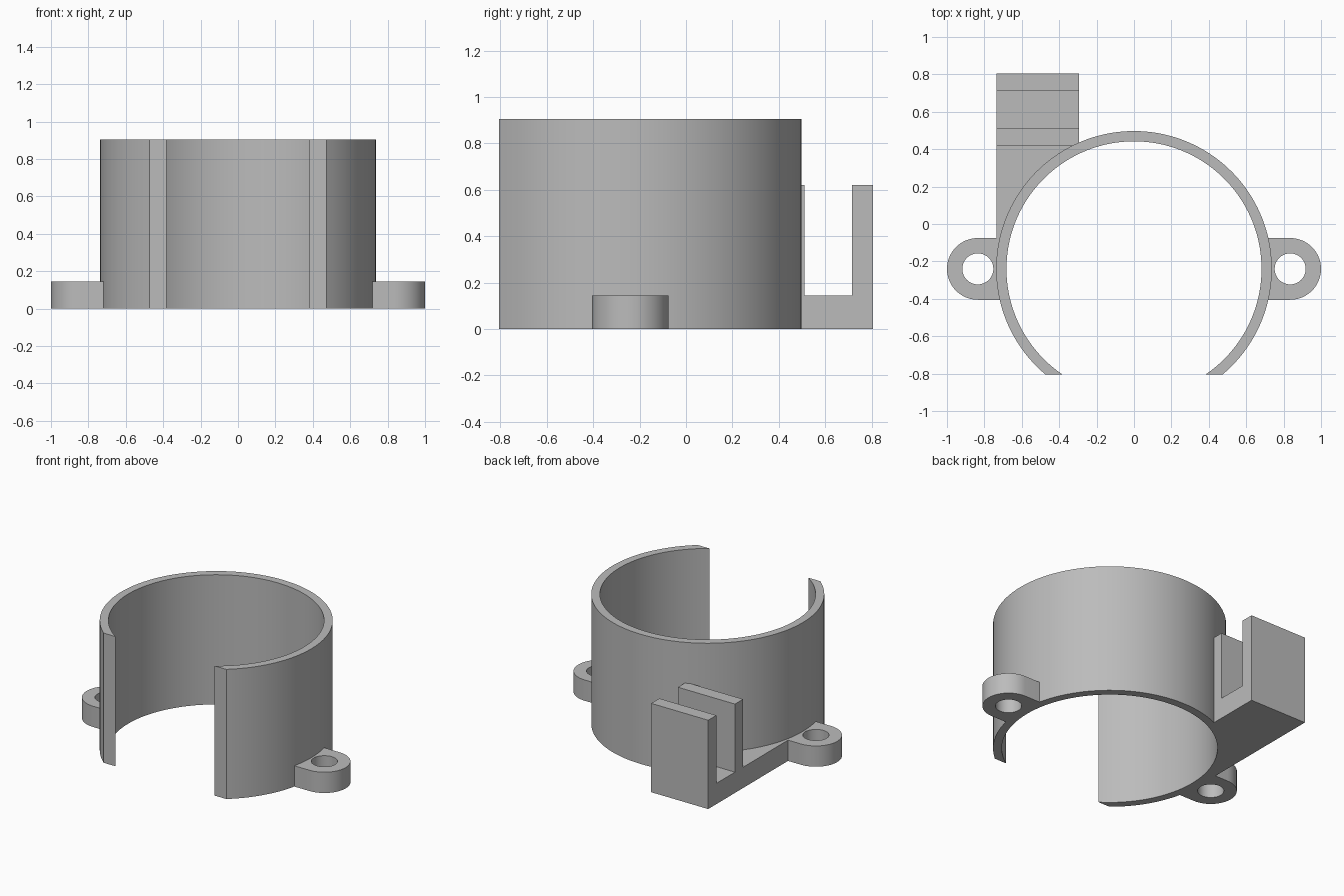
import bpy
import bmesh
from math import asin, acos, cos, sin, pi, radians

cube = bpy.data.objects.get("Cube")
if cube:
    bpy.data.objects.remove(cube, do_unlink=True)

CY = -0.24                    # centre line of the clamp and the lugs
R_OUT, R_IN = 0.737, 0.682    # clamp wall
HEIGHT, BASE = 0.905, 0.145
FRONT, BACK = -0.805, 0.805
LEFT, RIGHT = -0.735, -0.295  # bracket width

grey = bpy.data.materials.new("plain grey")
grey.use_nodes = True
colour = (0.5, 0.5, 0.5, 1)
grey.diffuse_color = colour
grey.node_tree.nodes["Principled BSDF"].inputs["Base Color"].default_value = colour


def arc(cx, r, start, end, steps):
    """Points on an arc centred on the common centre line."""
    angles = [start + (end - start) * i / steps for i in range(steps + 1)]
    return [(cx + r * cos(a), CY + r * sin(a)) for a in angles]


def plate(name, loops, z0, z1):
    """Extrude an outline, with optional hole loops, from z0 to z1."""
    bm = bmesh.new()
    edges = []
    for loop in loops:
        vs = [bm.verts.new((x, y, z0)) for x, y in loop]
        edges += [bm.edges.new((v, vs[i - 1])) for i, v in enumerate(vs)]
    bmesh.ops.triangle_fill(bm, edges=edges, use_beauty=True)
    result = bmesh.ops.extrude_face_region(bm, geom=bm.faces[:])
    top = [g for g in result["geom"] if isinstance(g, bmesh.types.BMVert)]
    bmesh.ops.translate(bm, verts=top, vec=(0, 0, z1 - z0))
    bmesh.ops.recalc_face_normals(bm, faces=bm.faces[:])
    mesh = bpy.data.meshes.new(name)
    bm.to_mesh(mesh)
    bm.free()
    mesh.materials.append(grey)
    obj = bpy.data.objects.new(name, mesh)
    bpy.context.collection.objects.link(obj)
    bpy.ops.object.select_all(action='DESELECT')
    obj.select_set(True)
    bpy.context.view_layer.objects.active = obj
    bpy.ops.object.shade_smooth_by_angle(angle=radians(30))
    return obj


def box(name, y0, y1, z0, z1):
    outline = [(LEFT, y0), (RIGHT, y0), (RIGHT, y1), (LEFT, y1)]
    return plate(name, [outline], z0, z1)


# Open ring, cut straight across the front
a_out = asin((FRONT - CY) / R_OUT)
a_in = asin((FRONT - CY) / R_IN)
ring = arc(0, R_OUT, a_out, pi - a_out, 110) + arc(0, R_IN, pi - a_in, a_in, 110)
plate("clamp_ring", [ring], 0, HEIGHT)

# Screw lugs with round holes, one each side
for side, name in ((1, "left_lug"), (-1, "right_lug")):
    outline = [(0.7, CY - 0.165)] + arc(0.835, 0.165, -pi / 2, pi / 2, 32) + [(0.7, CY + 0.165)]
    hole = arc(0.835, 0.083, 0, 2 * pi, 48)[:-1]
    plate(name, [[(side * x, y) for x, y in loop] for loop in (outline, hole)], 0, BASE)

# Bracket floor, following the ring, with two upright walls
r_mid = 0.712
inner = arc(0, r_mid, acos(RIGHT / r_mid), pi, 30)
plate("bracket_floor", [[(RIGHT, BACK)] + inner + [(LEFT, CY), (LEFT, BACK)]], 0, BASE)
box("bracket_inner_wall", 0.42, 0.51, BASE, 0.62)
box("bracket_outer_wall", 0.715, BACK, BASE, 0.62)
